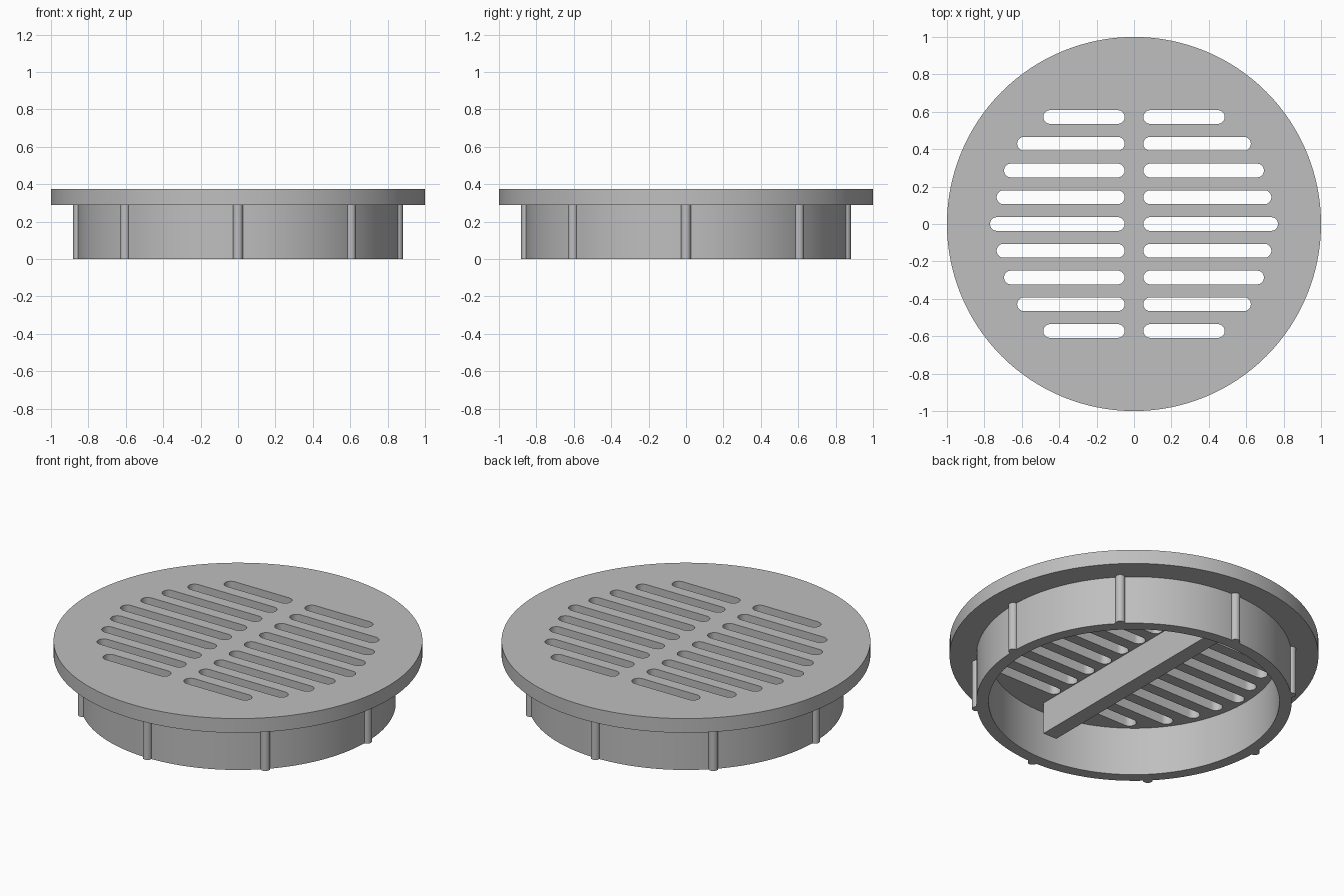
import bpy, bmesh, math
from mathutils import Matrix

cube = bpy.data.objects.get("Cube")
if cube:
    bpy.data.objects.remove(cube, do_unlink=True)

TOP, RIM = 0.375, 0.29          # top of the cover, underside of the cover
RING_OUT, RING_IN = 0.855, 0.788

grey = bpy.data.materials.new("satin grey")
grey.use_nodes = True
colour = (0.52, 0.52, 0.52, 1)
grey.diffuse_color = colour
grey.node_tree.nodes["Principled BSDF"].inputs["Base Color"].default_value = colour


def finish(name, bm):
    bmesh.ops.recalc_face_normals(bm, faces=bm.faces)
    mesh = bpy.data.meshes.new(name)
    bm.to_mesh(mesh)
    bm.free()
    mesh.materials.append(grey)
    obj = bpy.data.objects.new(name, mesh)
    bpy.context.collection.objects.link(obj)
    return obj


def smooth(obj):
    bpy.ops.object.select_all(action='DESELECT')
    obj.select_set(True)
    bpy.context.view_layer.objects.active = obj
    bpy.ops.object.shade_smooth_by_angle(angle=math.radians(35))


def prism(bm, outline, z0, z1):
    """Closed upright prism over a list of (x, y) points."""
    low = [bm.verts.new((x, y, z0)) for x, y in outline]
    high = [bm.verts.new((x, y, z1)) for x, y in outline]
    bm.faces.new(low)
    bm.faces.new(high)
    for i in range(len(low)):
        j = (i + 1) % len(low)
        bm.faces.new((low[i], low[j], high[j], high[i]))


def circle(r, n, cx=0, cy=0):
    return [(cx + r * math.cos(math.tau * i / n), cy + r * math.sin(math.tau * i / n))
            for i in range(n)]


def slot(x0, x1, y, r, n=10):
    """Outline of a round-ended slot."""
    pts = []
    for cx, start in ((x1 - r, -math.pi / 2), (x0 + r, math.pi / 2)):
        for i in range(n + 1):
            a = start + math.pi * i / n
            pts.append((cx + r * math.cos(a), y + r * math.sin(a)))
    return pts


# Round cover with a rounded upper edge
bm = bmesh.new()
prism(bm, circle(1, 128), RIM, TOP)
edge = [e for e in bm.edges if all(v.co.z > TOP - 0.001 for v in e.verts)]
bmesh.ops.bevel(bm, geom=edge, offset=0.025, segments=5, profile=0.5, affect='EDGES')
cover = finish("grate_cover", bm)

# Slot cutters, mirrored left to right and front to back
bm = bmesh.new()
for row, reach in enumerate((0.77, 0.735, 0.695, 0.625, 0.485)):
    for y in {row * 0.143, -row * 0.143}:
        prism(bm, slot(0.05, reach, y, 0.037), RIM - 0.1, TOP + 0.1)
        prism(bm, slot(-reach, -0.05, y, 0.037), RIM - 0.1, TOP + 0.1)
cutter = finish("slot_cutter", bm)
cutter.hide_render = True

cut = cover.modifiers.new("slots", 'BOOLEAN')
cut.operation = 'DIFFERENCE'
cut.solver = 'EXACT'
cut.object = cutter
bpy.context.view_layer.update()
cut_mesh = bpy.data.meshes.new_from_object(
    cover.evaluated_get(bpy.context.evaluated_depsgraph_get()))
cover.modifiers.clear()
cover.data = cut_mesh
bpy.data.objects.remove(cutter, do_unlink=True)
smooth(cover)

# Collar ring under the cover
bm = bmesh.new()
profile = [(RING_IN, 0), (RING_OUT, 0), (RING_OUT, RIM), (RING_IN, RIM)]
verts = [bm.verts.new((r, 0, z)) for r, z in profile]
loop = [bm.edges.new((verts[i], verts[(i + 1) % 4])) for i in range(4)]
bmesh.ops.spin(bm, geom=verts + loop, cent=(0, 0, 0), axis=(0, 0, 1),
               angle=math.tau, steps=128, use_merge=True)
bmesh.ops.remove_doubles(bm, verts=bm.verts, dist=0.0001)
smooth(finish("collar_ring", bm))

# Eight half-round ribs around the collar
for i in range(8):
    a = math.tau * i / 8
    bm = bmesh.new()
    prism(bm, circle(0.026, 24, RING_OUT, 0), 0, RIM)
    bm.transform(Matrix.Rotation(a, 4, 'Z'))
    smooth(finish(f"collar_rib_{i + 1}", bm))

# Stiffening bar beneath the cover
bm = bmesh.new()
w, l = 0.045, 0.71
prism(bm, [(-w, -l), (w, -l), (w, l), (-w, l)], 0.1, RIM)
finish("stiffening_bar", bm)
